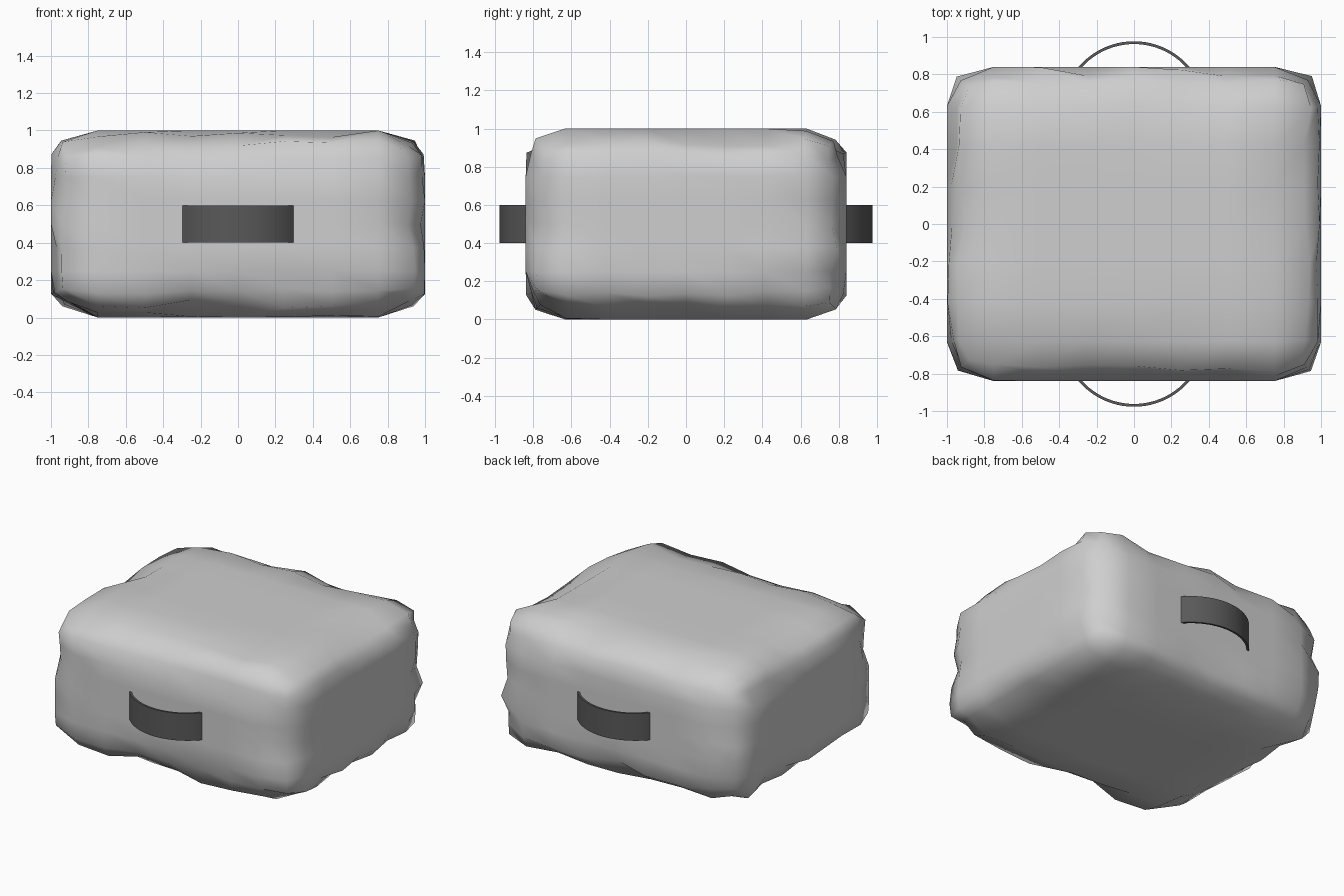
import bpy, bmesh, math, random
from mathutils import Vector

if "Cube" in bpy.data.objects:
    bpy.data.objects.remove(bpy.data.objects["Cube"])

random.seed(4)


def material(name, value):
    m = bpy.data.materials.new(name)
    m.diffuse_color = (value, value, value, 1)
    m.use_nodes = True
    m.node_tree.nodes["Principled BSDF"].inputs["Base Color"].default_value = m.diffuse_color
    return m


def add_object(name, bm, mat):
    bmesh.ops.recalc_face_normals(bm, faces=bm.faces)
    me = bpy.data.meshes.new(name)
    bm.to_mesh(me)
    bm.free()
    me.materials.append(mat)
    ob = bpy.data.objects.new(name, me)
    bpy.context.collection.objects.link(ob)
    return ob


fabric = material("light grey fabric", 0.62)
strap = material("dark grey strap", 0.10)

# Cushion: gridded box rolled into a soft rounded block with lumpy edges
HALF = Vector((1.0, 0.84, 0.5))
R = 0.24
bm = bmesh.new()
bmesh.ops.create_cube(bm, size=2)
bmesh.ops.subdivide_edges(bm, edges=bm.edges[:], cuts=7, use_grid_fill=True)
for v in bm.verts:
    p = Vector([v.co[i] * HALF[i] for i in range(3)])
    core = Vector([max(-(HALF[i] - R), min(HALF[i] - R, p[i])) for i in range(3)])
    d = p - core
    bent = sum(abs(c) > 0.01 for c in d)
    d.normalize()
    # only the rolled edges are uneven, the broad faces stay flat
    bump = random.uniform(-0.035, 0.03) if bent > 1 else 0
    q = core + d * (R + bump)
    v.co = Vector([max(-HALF[i], min(HALF[i], q[i])) for i in range(3)])
    v.co.z += 0.5
for f in bm.faces:
    f.smooth = True
add_object("cushion", bm, fabric)


# Handles: thin curved straps on the front and back
def handle(name, side):
    bm = bmesh.new()
    radius, cy, n = 0.39, 0.587, 24
    half_angle = math.asin(0.305 / radius)
    rings = []
    for k in range(n + 1):
        a = half_angle * (2 * k / n - 1)
        ring = []
        for r, z in ((radius, 0.4), (radius, 0.6), (radius - 0.015, 0.6), (radius - 0.015, 0.4)):
            ring.append(bm.verts.new((r * math.sin(a), side * (cy + r * math.cos(a)), z)))
        rings.append(ring)
    for a, b in zip(rings, rings[1:]):
        for i in range(4):
            j = (i + 1) % 4
            bm.faces.new((a[i], a[j], b[j], b[i]))
    bm.faces.new(rings[0])
    bm.faces.new(rings[-1])
    ob = add_object(name, bm, strap)
    bpy.ops.object.select_all(action='DESELECT')
    ob.select_set(True)
    bpy.context.view_layer.objects.active = ob
    bpy.ops.object.shade_smooth_by_angle(angle=math.radians(30))


handle("front_handle", -1)
handle("back_handle", 1)
